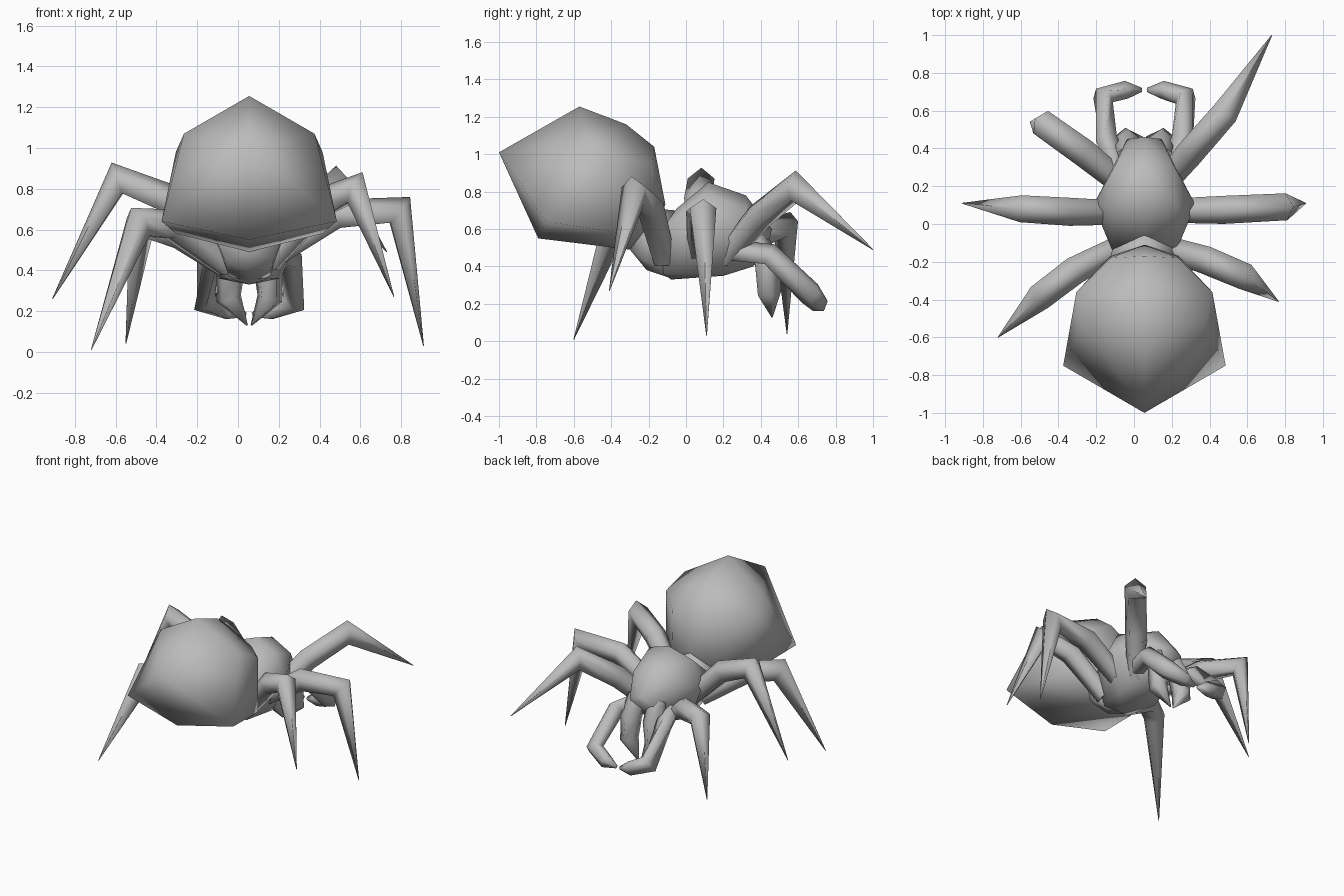
import bpy, bmesh, math
from mathutils import Vector

cube = bpy.data.objects.get("Cube")
if cube:
    bpy.data.objects.remove(cube, do_unlink=True)

MID = 0.055  # body axis
grey = bpy.data.materials.new("grey")
grey.use_nodes = True
colour = (0.5, 0.5, 0.5, 1)
grey.diffuse_color = colour
grey.node_tree.nodes["Principled BSDF"].inputs["Base Color"].default_value = colour


def finish(name, bm):
    bmesh.ops.recalc_face_normals(bm, faces=bm.faces)
    mesh = bpy.data.meshes.new(name)
    bm.to_mesh(mesh)
    bm.free()
    mesh.materials.append(grey)
    obj = bpy.data.objects.new(name, mesh)
    bpy.context.collection.objects.link(obj)
    bpy.ops.object.select_all(action="DESELECT")
    obj.select_set(True)
    bpy.context.view_layer.objects.active = obj
    bpy.ops.object.shade_smooth_by_angle(angle=math.radians(85))


def limb(name, path, radii, ref=(0, 0, 1), sides=5):
    """Tapered tube with a ridge on top and mitred joints along a path."""
    pts = [Vector(p) for p in path]
    ref = Vector(ref)
    bm = bmesh.new()
    rings = []
    for i, (p, r) in enumerate(zip(pts, radii)):
        a = (p - pts[max(i - 1, 0)]).normalized()
        b = (pts[min(i + 1, len(pts) - 1)] - p).normalized()
        t = (a + b).normalized()
        side = t.cross(ref).normalized()
        up = side.cross(t)
        miter = 1 / max(0.85, t.dot(b if i == 0 else a))
        rings.append([bm.verts.new(p + r * (side * math.sin(k * math.tau / sides)
                      + up * miter * math.cos(k * math.tau / sides))) for k in range(sides)])
    for lo, hi in zip(rings, rings[1:]):
        for k in range(sides):
            n = (k + 1) % sides
            bm.faces.new((lo[k], lo[n], hi[n], hi[k]))
    bm.faces.new(rings[0])
    bm.faces.new(rings[-1])
    finish(name, bm)


def hull(name, centre, pairs):
    """Closed faceted body: points on the axis plus mirrored pairs."""
    bm = bmesh.new()
    for y, z in centre:
        bm.verts.new((MID, y, z))
    for x, y, z in pairs:
        for s in (-1, 1):
            bm.verts.new((MID + s * x, y, z))
    bmesh.ops.convex_hull(bm, input=bm.verts)
    loose = [v for v in bm.verts if not v.link_faces]
    bmesh.ops.delete(bm, geom=loose, context="VERTS")
    finish(name, bm)


# Abdomen: big pointed sac
hull("abdomen",
     [(-1, 1.01), (-.57, 1.255), (-.32, 1.16), (-.17, 1.04), (-.79, .55), (-.3, .49), (-.11, .73)],
     [(.32, -.52, 1.07), (.36, -.36, .98), (.43, -.75, .64), (.36, -.36, .58),
      (.18, -.18, .95), (.18, -.17, .62)])

# Thorax and head, joined to the abdomen by a waist
hull("thorax",
     [(.12, .85), (.32, .78), (-.05, .71), (-.08, .33), (.2, .35), (.36, .4), (.46, .6)],
     [(.27, .1, .6), (.17, .1, .79), (.17, -.14, .58), (.15, .32, .7), (.15, .33, .48),
      (.09, .45, .56), (.15, .1, .36), (.1, -.12, .36)])
hull("waist", [(-.06, .7), (-.28, .72), (-.06, .33), (-.21, .38), (-.3, .49)],
     [(.17, -.12, .58), (.1, -.1, .36), (.18, -.22, .6), (.12, -.25, .45)])

# Walking legs, each in its own pose: hip, thigh, knee, tip
legs = {
    "left_front_leg": [(.15, .2, .44), (.3, .38, .66), (.48, .585, .825), (.73, 1, .49)],
    "left_middle_leg": [(.15, .07, .45), (.48, .075, .67), (.79, .09, .69), (.91, .11, .03)],
    "left_rear_leg": [(.15, -.12, .44), (.39, -.195, .72), (.58, -.275, .8), (.765, -.41, .27)],
    "right_front_leg": [(-.05, .2, .42), (-.27, .38, .57), (-.48, .53, .62), (-.55, .54, .04)],
    "right_middle_leg": [(-.05, .06, .45), (-.35, .065, .75), (-.59, .08, .845), (-.91, .11, .26)],
    "right_rear_leg": [(-.05, -.11, .42), (-.32, -.25, .62), (-.49, -.38, .63), (-.72, -.6, .01)],
}
for name, path in legs.items():
    limb(name, path, [.065, .078, .075, .002])

# Feelers and fangs, mirrored about the body axis
for side, s in (("left", 1), ("right", -1)):
    feeler = [(.13, .26, .48), (.2, .45, .46), (.22, .67, .25), (.1, .71, .2), (.015, .71, .18)]
    limb(side + "_feeler", [(MID + s * x, y, z) for x, y, z in feeler],
         [.06, .06, .06, .05, .012])
    fang = [(.08, .36, .56), (.09, .43, .42), (.1, .44, .26), (.01, .46, .13)]
    limb(side + "_fang", [(MID + s * x, y, z) for x, y, z in fang],
         [.07, .075, .065, .004], ref=(0, 1, 0))
